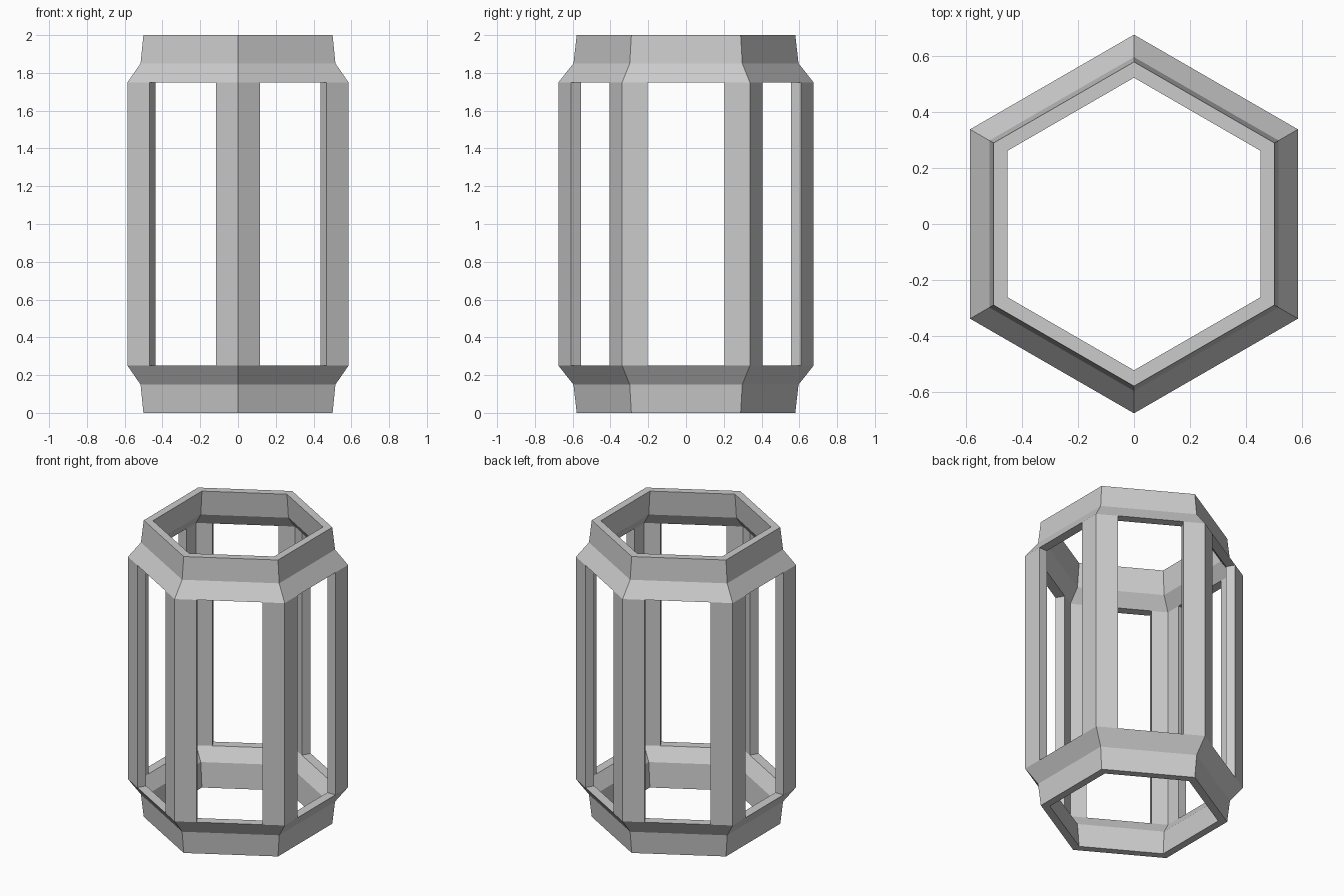
import bpy, bmesh
from math import sin, cos, pi, sqrt

cube = bpy.data.objects.get("Cube")
if cube:
    bpy.data.objects.remove(cube, do_unlink=True)

SIDES = 6
OUTER, INNER = 0.585, 0.525      # wall distances from the axis
POST_REACH = 0.135               # post width along each wall
LOW, HIGH = 0.25, 1.75           # window sill and head

grey = bpy.data.materials.new("plain grey")
grey.use_nodes = True
colour = (0.6, 0.6, 0.6, 1)
grey.diffuse_color = colour
grey.node_tree.nodes["Principled BSDF"].inputs["Base Color"].default_value = colour


def finish(bm, name):
    bmesh.ops.recalc_face_normals(bm, faces=bm.faces)
    mesh = bpy.data.meshes.new(name)
    bm.to_mesh(mesh)
    bm.free()
    mesh.materials.append(grey)
    obj = bpy.data.objects.new(name, mesh)
    bpy.context.collection.objects.link(obj)
    return obj


def hex_ring(name, section):
    """Sweep a closed section of (wall distance, height) round the hexagon."""
    bm = bmesh.new()
    loops = []
    for i in range(SIDES):
        a = pi / 2 + i * 2 * pi / SIDES
        loops.append([bm.verts.new((d / cos(pi / 6) * cos(a),
                                    d / cos(pi / 6) * sin(a), z))
                      for d, z in section])
    n = len(section)
    for i in range(SIDES):
        p, q = loops[i], loops[(i + 1) % SIDES]
        for j in range(n):
            k = (j + 1) % n
            bm.faces.new((p[j], q[j], q[k], p[k]))
    return finish(bm, name)


def corner_post(name, angle):
    """V-shaped upright that wraps one corner of the hexagon."""
    r_out, r_in = OUTER / cos(pi / 6), INNER / cos(pi / 6)
    t = OUTER - INNER
    # Outline for a corner on +x: outer V, then inner V
    ex, ey = r_out - POST_REACH * 0.5, POST_REACH * cos(pi / 6)
    ix, iy = ex - t * cos(pi / 6), ey - t * 0.5
    outline = [(r_out, 0), (ex, ey), (ix, iy), (r_in, 0), (ix, -iy), (ex, -ey)]
    c, s = cos(angle), sin(angle)
    bm = bmesh.new()
    rows = [[bm.verts.new((x * c - y * s, x * s + y * c, z)) for x, y in outline]
            for z in (LOW, HIGH)]
    n = len(outline)
    for j in range(n):
        k = (j + 1) % n
        bm.faces.new((rows[0][j], rows[0][k], rows[1][k], rows[1][j]))
    return finish(bm, name)


# Collars: sloped shoulder and tapered neck, mirrored top to bottom
collar = [(OUTER, HIGH), (0.516, 1.85), (0.501, 2.0),
          (0.452, 2.0), (0.466, 1.835), (INNER, HIGH)]
hex_ring("top_collar", collar)
hex_ring("bottom_collar", [(d, 2 - z) for d, z in collar])

# Corner posts
for i in range(SIDES):
    corner_post(f"corner_post_{i + 1}", pi / 2 + i * 2 * pi / SIDES)
